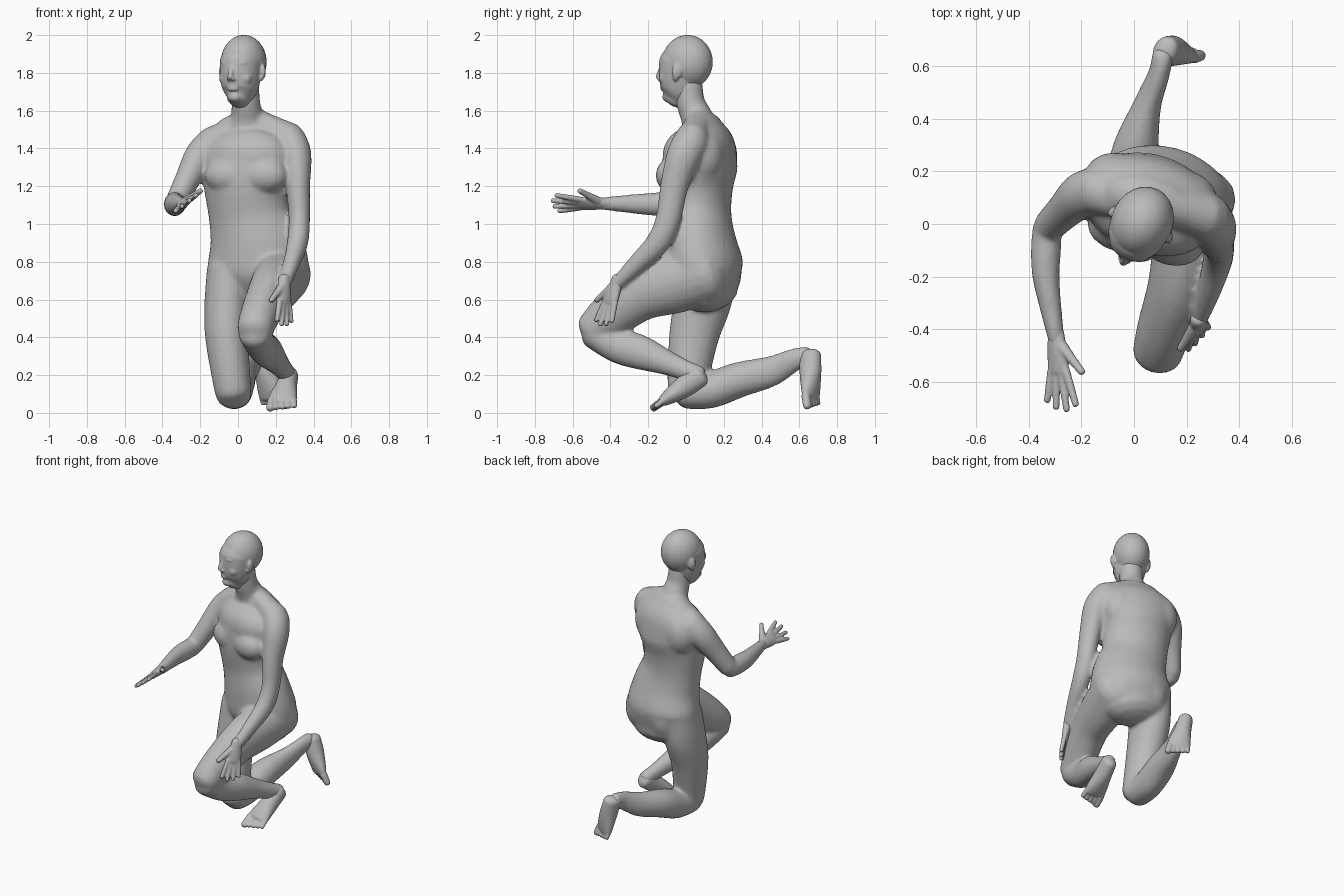
import bpy, bmesh, math
from mathutils import Vector, Matrix

if "Cube" in bpy.data.objects:
    bpy.data.objects.remove(bpy.data.objects["Cube"])

clay = bpy.data.materials.new("grey_clay")
clay.use_nodes = True
clay.diffuse_color = (0.5, 0.5, 0.5, 1)
clay.node_tree.nodes["Principled BSDF"].inputs["Base Color"].default_value = (0.5, 0.5, 0.5, 1)
X = Vector((1, 0, 0))
Y = Vector((0, 1, 0))
GROW = .004  # makes up for the softening


def spline(rows, steps):
    """Catmull-Rom through rows of numbers."""
    rows = [Vector(r) for r in rows]
    out = []
    for i in range(len(rows) - 1):
        a, b, c, d = rows[max(i - 1, 0)], rows[i], rows[i + 1], rows[min(i + 2, len(rows) - 1)]
        for s in range(steps):
            t = s / steps
            out.append(b + (c - a) * (t / 2) + (a * 2 - b * 5 + c * 4 - d) * (t * t / 2)
                       + (b * 3 - a - c * 3 + d) * (t ** 3 / 2))
    return out + [rows[-1]]


def tube(bm, rows, side=X, segs=20, steps=4):
    """Loft elliptical rings (x, y, z, half width, half depth) with rounded ends."""
    pts = spline(rows, steps)
    centres = [Vector(p[:3]) for p in pts]
    frames = []
    for i, p in enumerate(pts):
        tangent = centres[min(i + 1, len(pts) - 1)] - centres[max(i - 1, 0)]
        frames.append((centres[i], tangent.normalized(), p[3] + GROW, p[4] + GROW))

    def dome(frame, sign):
        c, t, a, b = frame
        angles = [math.radians(k) for k in (25, 50, 75)]
        return [(c + t * (sign * min(a, b) * 0.7 * math.sin(k)), t, a * math.cos(k), b * math.cos(k)) for k in angles]

    frames = dome(frames[0], -1)[::-1] + frames + dome(frames[-1], 1)
    rings = []
    for c, t, a, b in frames:
        u = (side - t * side.dot(t)).normalized()
        v = t.cross(u)
        rings.append([bm.verts.new(c + u * (a * math.cos(k * math.tau / segs)) + v * (b * math.sin(k * math.tau / segs)))
                      for k in range(segs)])
    for r, s in zip(rings, rings[1:]):
        for k in range(segs):
            n = (k + 1) % segs
            bm.faces.new((r[k], r[n], s[n], s[k]))
    bm.faces.new(rings[0][::-1])
    bm.faces.new(rings[-1])


def blob(bm, centre, radii, yaw=0):
    m = Matrix.Translation(centre) @ Matrix.Rotation(math.radians(yaw), 4, "Z") @ Matrix.Diagonal((*radii, 1))
    bmesh.ops.create_uvsphere(bm, u_segments=24, v_segments=16, radius=1, matrix=m)


def finish(name, bm, voxel, smooth, keep):
    """Fuse the overlapping volumes into one skin."""
    bmesh.ops.recalc_face_normals(bm, faces=bm.faces)
    mesh = bpy.data.meshes.new(name)
    bm.to_mesh(mesh)
    bm.free()
    mesh.materials.append(clay)
    ob = bpy.data.objects.new(name, mesh)
    bpy.context.collection.objects.link(ob)
    fuse = ob.modifiers.new("fuse", "REMESH")
    fuse.mode, fuse.voxel_size, fuse.use_smooth_shade = "VOXEL", voxel, True
    soft = ob.modifiers.new("soften", "SMOOTH")
    soft.factor, soft.iterations = 0.5, smooth
    ob.modifiers.new("simplify", "DECIMATE").ratio = keep


# Torso and neck, twisted toward the reaching arm
body = bmesh.new()
tube(body, [(.10, .125, .64, .22, .145), (.108, .1, .76, .268, .195), (.095, .078, .9, .248, .182),
            (.06, .07, 1.05, .215, .162), (.045, .065, 1.2, .225, .177), (.055, .08, 1.33, .25, .187),
            (.06, .1, 1.43, .26, .147), (.055, .085, 1.52, .17, .095)], Vector((.96, -.26, 0)), 32)
tube(body, [(.05, .08, 1.48, .12, .09), (.048, .055, 1.57, .085, .08), (.042, .025, 1.64, .072, .072),
            (.035, .01, 1.75, .072, .072)])
# Shoulder slopes, shoulder blades, chest and seat
tube(body, [(.07, .07, 1.56, .065, .06), (.17, .055, 1.51, .07, .065), (.27, .03, 1.45, .085, .085)], Y)
tube(body, [(.03, .07, 1.54, .06, .055), (-.06, .1, 1.475, .075, .07), (-.14, .125, 1.43, .085, .08)], Y)
blob(body, (-.06, .165, 1.36), (.13, .105, .15), -16)
blob(body, (.19, .1, 1.36), (.13, .105, .15), -16)
blob(body, (.055, .02, 1.36), (.23, .135, .15), -16)
for x, y in ((-.055, -.018), (.14, -.07)):
    blob(body, (x, y, 1.258), (.125, .087, .095), -16)
for x, y in ((.03, .155), (.2, .115)):
    blob(body, (x, y, .745), (.14, .14, .17), -16)

# Kneeling right leg
tube(body, [(-.04, .11, .76, .12, .15), (-.055, .09, .6, .118, .15), (-.06, .045, .42, .112, .13),
            (-.04, .015, .22, .1, .11), (-.025, .005, .115, .094, .098)])
tube(body, [(-.025, 0, .105, .092, .08), (-.015, .13, .12, .09, .092), (.005, .28, .175, .085, .09),
            (.05, .45, .22, .05, .077), (.095, .57, .28, .037, .057), (.11, .645, .305, .038, .045)])
# Raised left leg
tube(body, [(.235, .11, .74, .15, .16), (.205, -.06, .69, .13, .16), (.165, -.24, .63, .11, .14),
            (.115, -.4, .515, .1, .118), (.09, -.49, .445, .092, .092)])
tube(body, [(.09, -.49, .42, .085, .075), (.125, -.36, .355, .075, .088), (.165, -.24, .32, .07, .088),
            (.21, -.1, .265, .055, .062), (.25, .01, .22, .042, .05), (.268, .07, .2, .042, .046)])
# Left arm hanging, right arm reaching forward
tube(body, [(.275, .03, 1.44, .085, .09), (.308, -.012, 1.36, .078, .088), (.317, -.062, 1.2, .061, .071),
            (.325, -.093, 1.03, .053, .063), (.315, -.15, .9, .052, .06), (.28, -.27, .78, .04, .045),
            (.245, -.37, .68, .028, .03)])
tube(body, [(-.13, .13, 1.43, .085, .085), (-.2, .11, 1.36, .08, .085), (-.265, .05, 1.24, .064, .07),
            (-.325, -.01, 1.12, .055, .06)])
tube(body, [(-.33, -.015, 1.105, .052, .055), (-.335, -.1, 1.105, .054, .06), (-.335, -.2, 1.105, .048, .055),
            (-.315, -.33, 1.107, .037, .042), (-.295, -.44, 1.108, .028, .03)])
finish("body", body, .011, 9, .3)

# Head: skull, jaw and features
head = bmesh.new()
blob(head, (0, .02, .06), (.118, .138, .143))
tube(head, [(0, -.012, .06, .108, .118), (0, -.02, .01, .105, .114), (0, -.025, -.05, .098, .107),
            (0, -.034, -.1, .083, .093), (0, -.05, -.135, .055, .07)], X, 28)
tube(head, [(0, -.125, .04, .008, .01), (0, -.138, .01, .01, .012), (0, -.148, -.022, .012, .013)])
for z in (-.073, -.086):
    blob(head, (0, -.119, z), (.032, .015, .008))
blob(head, (0, -.095, -.125), (.036, .028, .028))
for s in (-1, 1):
    blob(head, (s * .04, -.105, .054), (.04, .023, .014), s * 18)
    blob(head, (s * .04, -.112, .024), (.022, .014, .008), s * 18)
    blob(head, (s * .052, -.08, -.025), (.042, .038, .042))
    blob(head, (s * .013, -.138, -.03), (.012, .014, .011))
    blob(head, (s * .117, .012, .01), (.014, .028, .04), s * 24)
    blob(head, (s * .112, .0, -.023), (.012, .016, .02))
placing = Matrix.Translation((.022, -.01, 1.798)) @ Matrix.Rotation(math.radians(-25), 4, "Z")
bmesh.ops.transform(head, verts=head.verts, matrix=placing)
finish("head", head, .006, 5, .35)


def hand(name, wrist, forward, thumb, size, spread):
    """Palm, four spread fingers and a thumb pointing along the thumb direction."""
    f = Vector(forward).normalized()
    s = Vector(thumb)
    s = (s - f * s.dot(f)).normalized()
    w = Vector(wrist)
    bm = bmesh.new()
    tube(bm, [(*(w - f * .03), .027, .026), (*(w + f * .05), .04, .022), (*(w + f * .11 * size), .044, .016)], s)
    for k, length in zip((1.5, .5, -.5, -1.5), (.12, .135, .125, .1)):
        root = w + f * .105 * size + s * (k * .023)
        way = (f + s * (k * spread)) * size
        tube(bm, [(*(root + way * (length * t)), r, r) for t, r in ((0, .012), (.5, .011), (1, .009))], s, 12)
    way = f * .75 + s * .65
    root = w + f * .03 + s * .025
    tube(bm, [(*(root + way * (.12 * size * t)), r, r) for t, r in ((0, .02), (.5, .014), (1, .01))], s, 12)
    finish(name, bm, .006, 2, .4)


hand("left_hand", (.245, -.37, .685), (0, -.3, -.95), (-.67, -.74, 0), .97, .13)
hand("right_hand", (-.295, -.44, 1.108), (.07, -1, 0), (.78, 0, .6), 1.12, .18)


def foot(name, heel, ball, tip, big):
    """Heel to ball loft with five toes, largest on the big side."""
    heel, ball, tip, s = (Vector(v) for v in (heel, ball, tip, big))
    s.normalize()
    bm = bmesh.new()
    tube(bm, [(*heel, .044, .055), (*heel.lerp(ball, .4), .052, .055), (*heel.lerp(ball, .8), .068, .04),
              (*ball, .072, .028)], s)
    for k in range(5):
        r = (.02, .0145, .014, .013, .0125)[k]
        root = ball + s * (.055 - .029 * k)
        end = tip + s * (.06 - .032 * k)
        end = end.lerp(root, .07 * k)
        tube(bm, [(*root, r, r), (*end, r * .9, r * .85)], s, 12)
    finish(name, bm, .006, 2, .4)


foot("left_foot", (.272, .073, .195), (.235, -.115, .068), (.23, -.175, .025), (-1, 0, 0))
foot("right_foot", (.12, .658, .305), (.18, .66, .09), (.2, .67, .034), (.88, -.47, 0))
